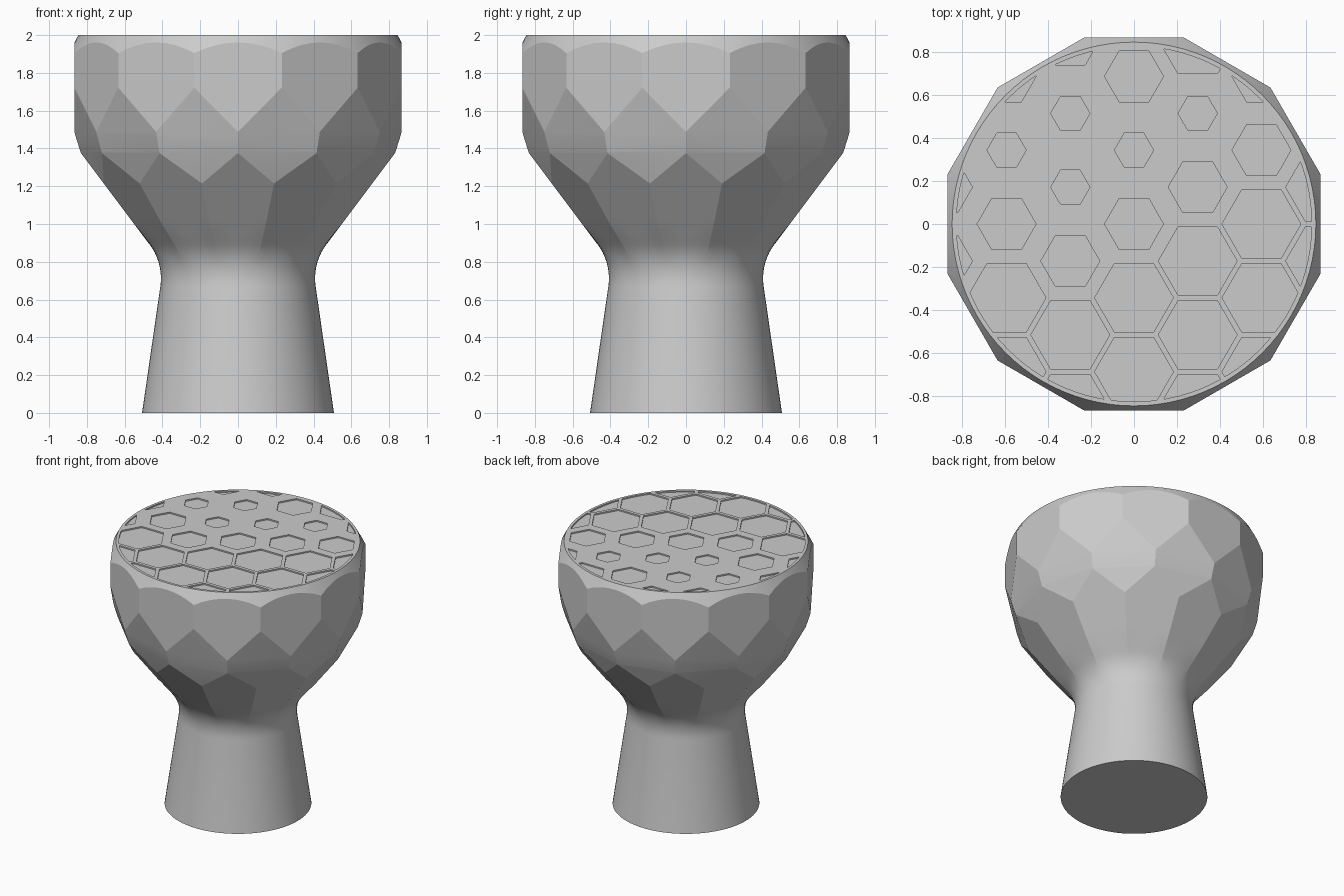
import bpy, bmesh
from math import radians, degrees, sin, cos, tan, atan2, pi
from mathutils import Vector, Matrix

default = bpy.data.objects.get("Cube")
if default:
    bpy.data.objects.remove(default, do_unlink=True)

grey = bpy.data.materials.new("plain_grey")
grey.use_nodes = True
grey.diffuse_color = (0.6, 0.6, 0.6, 1)
grey.node_tree.nodes["Principled BSDF"].inputs["Base Color"].default_value = (0.6, 0.6, 0.6, 1)


def make_object(name, bm):
    bmesh.ops.recalc_face_normals(bm, faces=bm.faces)
    mesh = bpy.data.meshes.new(name)
    bm.to_mesh(mesh)
    bm.free()
    mesh.materials.append(grey)
    obj = bpy.data.objects.new(name, mesh)
    bpy.context.collection.objects.link(obj)
    return obj


def slice_off(bm, point, normal, fill=True):
    """Remove everything beyond a plane and cap the cut."""
    cut = bmesh.ops.bisect_plane(bm, geom=bm.verts[:] + bm.edges[:] + bm.faces[:],
                                 plane_co=point, plane_no=normal, clear_outer=True)
    edges = [e for e in cut["geom_cut"] if isinstance(e, bmesh.types.BMEdge) and e.is_boundary]
    if fill and len(edges) > 2:
        bmesh.ops.contextual_create(bm, geom=edges)
    return edges


def facet_row(bm, offset, z, distance, slope):
    """Twelve planes around the axis, leaning inwards towards the bottom."""
    for i in range(12):
        a = radians(offset + 30 * i)
        slice_off(bm, Vector((distance * cos(a), distance * sin(a), z)),
                  Vector((cos(a), sin(a), -slope)))


def prism(bm, radius_low, radius_high, z_low, z_high, sides, x=0, y=0):
    bmesh.ops.create_cone(bm, cap_ends=True, segments=sides, radius1=radius_low,
                          radius2=radius_high, depth=z_high - z_low,
                          matrix=Matrix.Translation((x, y, (z_low + z_high) / 2)))


# Head blank: a cylinder with a bevelled rim
bm = bmesh.new()
prism(bm, 0.91, 0.91, 0.9, 2.0, 96)
rim = [e for e in bm.edges if all(v.co.z > 1.99 for v in e.verts)]
bmesh.ops.bevel(bm, geom=rim, offset=0.12, segments=1, affect='EDGES')
for v in bm.verts:
    if v.co.z > 1.6:
        r = 0.845 if v.co.z > 1.99 else 0.91
        d = Vector((v.co.x, v.co.y)).normalized() * r
        v.co = (d.x, d.y, v.co.z)

# Facets: upright row, staggered curved row, lower funnel row
facet_row(bm, 0, 1.8, 0.866, 0)
band = [(1.72, 0.896), (1.47, 0.832), (1.38, 0.805), (1.2, 0.73)]
for (z1, d1), (z2, d2) in zip(band, band[1:]):
    facet_row(bm, 15, z1, d1, (d1 - d2) / (z1 - z2))
facet_row(bm, 0, 1.38, 0.835, 0.75)

# Neck and foot: extrude the open lower edge ring by ring, fading to round
ring = slice_off(bm, Vector((0, 0, 1.04)), Vector((0, 0, -1)), fill=False)
bmesh.ops.subdivide_edges(bm, edges=ring, cuts=7)
ring = [e for e in bm.edges if e.is_boundary]
profile = [(0.835 - 0.75 * (1.38 - z), z) for z in (1.0, 0.97, 0.94, 0.915)]
for i in range(10):
    a = radians(36.9 - 45 * i / 9)
    profile.append((0.408 + 0.295 * (1 - cos(a)), 0.713 + 0.295 * sin(a)))
profile.append((0.508, 0))
for r, z in profile:
    new = bmesh.ops.extrude_edge_only(bm, edges=ring)["geom"]
    ring = [g for g in new if isinstance(g, bmesh.types.BMEdge)]
    weight = min(1, max(0, (z - 0.78) / 0.22))
    for v in [g for g in new if isinstance(g, bmesh.types.BMVert)]:
        a = atan2(v.co.y, v.co.x)
        off = radians((degrees(a) + 15) % 30 - 15)
        rad = r * (1 - weight + weight / cos(off))
        v.co = (rad * cos(a), rad * sin(a), z)
bmesh.ops.contextual_create(bm, geom=ring)
body = make_object("body", bm)

# Honeycomb of shallow pockets: x column, top y, radii from back to front
S, M, L = 0.091, 0.137, 0.183
columns = [(-3, 0.171, (M, M)), (-2, 0.686, (M, S, M, L, L)),
           (-1, 0.857, (M, S, S, M, L, L)), (0, 0.686, (M, S, M, L, L)),
           (1, 0.857, (L, S, M, L, L, L)), (2, 0.686, (M, M, L, L, L)),
           (3, 0.171, (L, L))]
pockets = bpy.data.meshes.new("pockets")
all_bm = bmesh.new()
for col, top, radii in columns:
    for i, r in enumerate(radii):
        x, y = col * 0.296, top - i * 0.343
        hex_bm = bmesh.new()
        prism(hex_bm, r, r, 1.99, 2.05, 6)
        # Point the corners sideways, then trim to the round rim
        turn = min((atan2(v.co.y, v.co.x) % (pi / 3) for v in hex_bm.verts),
                   key=lambda t: abs(t - pi / 6))
        if abs(turn - pi / 6) < 0.1:
            bmesh.ops.rotate(hex_bm, verts=hex_bm.verts, matrix=Matrix.Rotation(pi / 6, 3, 'Z'))
        bmesh.ops.translate(hex_bm, verts=hex_bm.verts, vec=(x, y, 0))
        if Vector((x, y)).length + r > 0.82:
            for k in range(96):
                a = 2 * pi * (k + 0.37) / 96
                n = Vector((cos(a), sin(a), 0))
                if max(v.co.dot(n) for v in hex_bm.verts) > 0.826:
                    slice_off(hex_bm, n * 0.825, n)
        hex_bm.to_mesh(pockets)
        hex_bm.free()
        all_bm.from_mesh(pockets)
cutter = make_object("pocket_cutter", all_bm)
cutter.hide_render = True

# Cut the pockets and finish the shading
bpy.ops.object.select_all(action='DESELECT')
bpy.context.view_layer.objects.active = body
body.select_set(True)
mod = body.modifiers.new("pockets", 'BOOLEAN')
mod.operation = 'DIFFERENCE'
mod.solver = 'EXACT'
mod.object = cutter
bpy.ops.object.modifier_apply(modifier=mod.name)
bpy.data.objects.remove(cutter, do_unlink=True)
bpy.ops.object.shade_smooth_by_angle(angle=radians(10))
